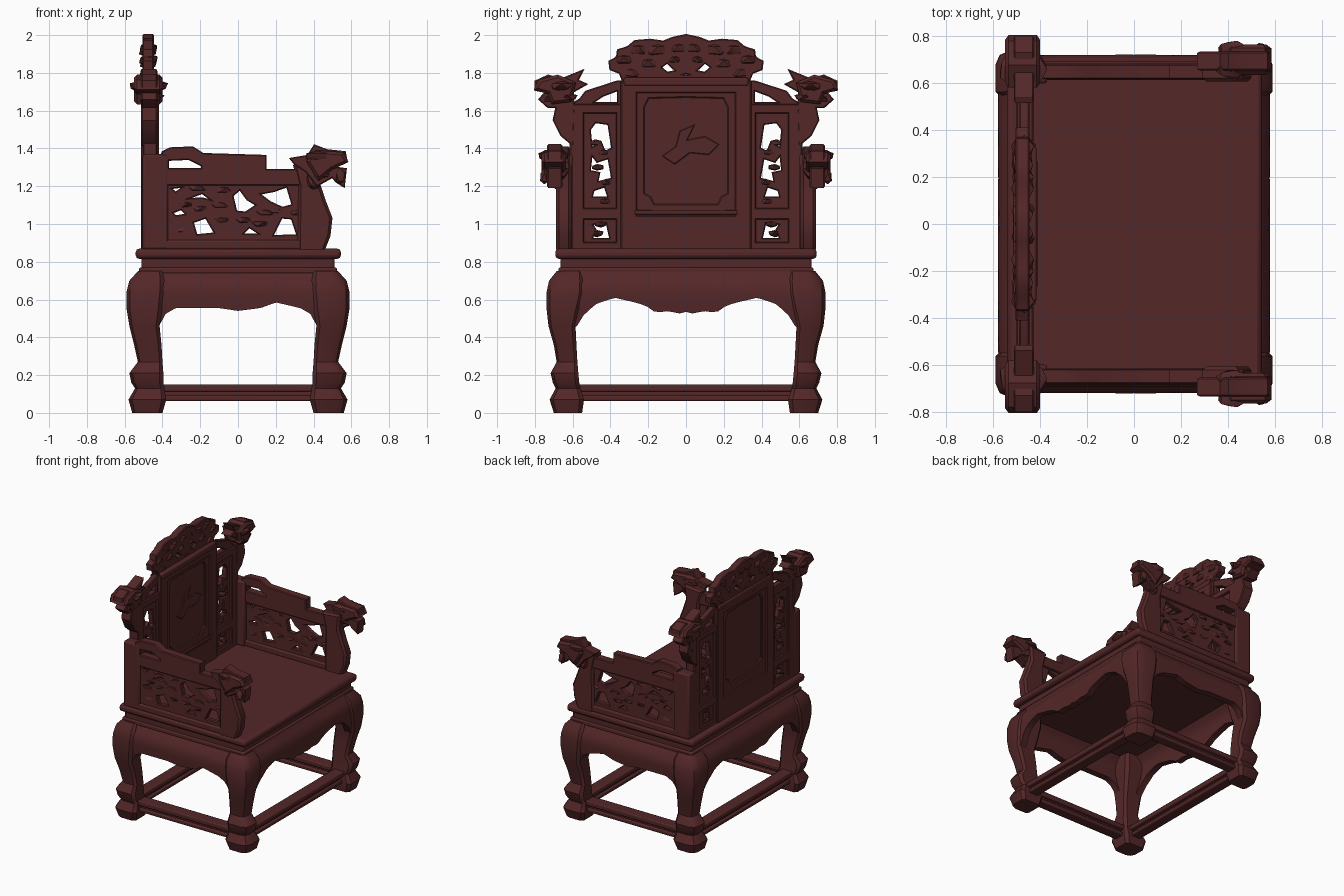
import bpy, bmesh, math, random
from mathutils import Matrix, Vector

random.seed(4)
wood = bpy.data.materials.new("dark red wood")
wood.diffuse_color = (0.088, 0.020, 0.021, 1)


def finish(name, bm, mirror="", bevel=0):
    bmesh.ops.remove_doubles(bm, verts=bm.verts, dist=0.0002)
    bmesh.ops.recalc_face_normals(bm, faces=bm.faces)
    me = bpy.data.meshes.new(name)
    bm.to_mesh(me)
    bm.free()
    me.materials.clear()
    me.materials.append(wood)
    ob = bpy.data.objects.new(name, me)
    bpy.context.collection.objects.link(ob)
    if bevel:
        m = ob.modifiers.new("bevel", 'BEVEL')
        m.width, m.segments = bevel, 2
    if mirror:
        m = ob.modifiers.new("mirror", 'MIRROR')
        m.use_axis = ("x" in mirror, "y" in mirror, False)
        m.use_mirror_merge = False
    return ob


def box(name, x, y, z, mirror="", bevel=0.01):
    bm = bmesh.new()
    c = Vector(((x[0] + x[1]) / 2, (y[0] + y[1]) / 2, (z[0] + z[1]) / 2))
    s = Matrix.Diagonal((x[1] - x[0], y[1] - y[0], z[1] - z[0], 1))
    bmesh.ops.create_cube(bm, size=1, matrix=Matrix.Translation(c) @ s)
    return finish(name, bm, mirror, bevel)


def plate(name, loops, axis, pos, depth, mirror="", bevel=0.006):
    """Filled outline with holes; axis is the plate's normal."""
    cu = bpy.data.curves.new(name, 'CURVE')
    cu.dimensions, cu.fill_mode = '2D', 'BOTH'
    cu.extrude, cu.bevel_depth, cu.bevel_resolution = depth / 2 - bevel, bevel, 0
    for pts in loops:
        sp = cu.splines.new('POLY')
        sp.points.add(len(pts) - 1)
        for p, (u, v) in zip(sp.points, pts):
            p.co = (u, v, 0, 1)
        sp.use_cyclic_u = True
    tmp = bpy.data.objects.new("tmp", cu)
    bpy.context.collection.objects.link(tmp)
    bpy.context.view_layer.update()
    me = bpy.data.meshes.new_from_object(tmp.evaluated_get(bpy.context.evaluated_depsgraph_get()))
    bpy.data.objects.remove(tmp)
    if axis == "x":
        me.transform(Matrix(((0, 0, 1, pos), (1, 0, 0, 0), (0, 1, 0, 0), (0, 0, 0, 1))))
    else:
        me.transform(Matrix(((1, 0, 0, 0), (0, 0, -1, pos), (0, 1, 0, 0), (0, 0, 0, 1))))
    bm = bmesh.new()
    bm.from_mesh(me)
    return finish(name, bm, mirror)


def blobs(name, items, mirror="", jitter=0.15):
    """Rough carved lumps: (centre, radii)."""
    bm = bmesh.new()
    for c, r in items:
        got = bmesh.ops.create_icosphere(bm, subdivisions=1, radius=1)
        for v in got["verts"]:
            k = 1 + random.uniform(-jitter, jitter)
            v.co = Vector([c[i] + v.co[i] * r[i] * k for i in range(3)])
    return finish(name, bm, mirror)


def lerp(pts, t):
    for (a, b), (c, d) in zip(pts, pts[1:]):
        if t <= c:
            return b + (d - b) * max(0, t - a) / (c - a)
    return pts[-1][1]


def rect(u0, u1, v0, v1):
    return [(u0, v0), (u1, v0), (u1, v1), (u0, v1)]


def sym(half):
    return half + [(-u, v) for u, v in reversed(half) if u]


# Cabriole legs: z, outer x, outer y, inner x, inner y
rows = [(0, .56, .70, .40, .55), (.07, .58, .722, .38, .54), (.13, .545, .69, .39, .56),
        (.16, .565, .705, .395, .565), (.21, .575, .717, .395, .57), (.27, .53, .685, .40, .575),
        (.36, .55, .70, .405, .58), (.46, .575, .728, .415, .585), (.55, .59, .738, .40, .56),
        (.64, .59, .738, .39, .54), (.70, .575, .725, .39, .54), (.75, .53, .685, .40, .55)]
bm = bmesh.new()
rings = []
for z, xo, yo, xi, yi in rows:
    c = .3 * (xo - xi)
    d = c * .4
    pts = [(xi, yi + d), (xi + d, yi), (xo - d, yi), (xo, yi + d), (xo, yo - c),
           (xo - c * .3, yo - c * .3), (xo - c, yo), (xi + d, yo), (xi, yo - d)]
    rings.append([bm.verts.new((x, y, z)) for x, y in pts])
for a, b in zip(rings, rings[1:]):
    for i in range(len(a)):
        j = (i + 1) % len(a)
        bm.faces.new((a[i], a[j], b[j], b[i]))
bm.faces.new(rings[0])
bm.faces.new(rings[-1])
finish("legs", bm, "xy")

# Bulging aprons with scalloped lower edge
bulge = [(.45, .56), (.55, .578), (.64, .582), (.69, .57), (.73, .54), (.76, .52)]


def apron(name, half, edge, extra, along_y):
    bm = bmesh.new()
    n, m = 36, 7
    grid = []
    for i in range(n + 1):
        t = -half + 2 * half * i / n
        low = lerp(edge, t)
        col = []
        for k in range(m + 1):
            z = low + (.76 - low) * k / m
            o = lerp(bulge, z) + extra
            for q in (o, o - .05):
                col.append(bm.verts.new((q, t, z) if along_y else (t, q, z)))
        grid.append(col)
    for a, b in zip(grid, grid[1:]):
        for k in range(m):
            for s in (0, 1):
                bm.faces.new((a[2 * k + s], b[2 * k + s], b[2 * k + 2 + s], a[2 * k + 2 + s]))
        for k in (0, 2 * m):
            bm.faces.new((a[k], a[k + 1], b[k + 1], b[k]))
    return finish(name, bm, "x" if along_y else "y")


apron("side_aprons", .46, [(-.46, .44), (-.42, .45), (-.39, .52), (-.33, .555), (-.1, .555), (0, .54),
                           (.12, .555), (.2, .585), (.33, .555), (.39, .52), (.42, .45), (.46, .44)], .14, False)
half = [(0, .535), (.04, .525), (.09, .54), (.16, .53), (.2, .56), (.25, .58), (.38, .61), (.48, .575),
        (.56, .50), (.585, .44), (.61, .43)]
apron("front_and_back_aprons", .61, [(-u, v) for u, v in reversed(half[1:])] + half, -.002, True)

# Seat: lower moulding, waist and top slab
box("seat_moulding", (-.525, .525), (-.675, .675), (.735, .77))
box("seat_waist", (-.51, .51), (-.665, .665), (.75, .825))
box("seat_slab", (-.542, .545), (-.692, .692), (.815, .87), bevel=.02)

# Stretchers between the feet, doubled with a thin core
for tag, z, w in (("upper", (.112, .15), .045), ("lower", (.062, .092), .04), ("core", (.085, .12), .022)):
    box(tag + "_side_stretchers", (-.42, .42), (.622 - w, .622 + w), z, "y", .008)
    box(tag + "_cross_stretchers", (.475 - w, .475 + w), (-.6, .6), z, "x", .008)

# Central back panel with raised frames
plate("back_frame", [rect(-.34, .34, .865, 1.75), rect(-.265, .265, 1.04, 1.70)], "x", -.466, .094)
plate("back_inner_frame", [rect(-.27, .27, 1.03, 1.71),
      sym([(0, 1.10), (.17, 1.10), (.19, 1.14), (.225, 1.16), (.225, 1.62), (.20, 1.67), (0, 1.675)])],
      "x", -.466, .07)
box("back_board", (-.487, -.445), (-.28, .28), (1.0, 1.72), bevel=0)
box("back_lower_band", (-.425, -.412), (-.27, .27), (1.05, 1.075), bevel=.004)
plate("back_relief", [[(-.06, 1.32), (.02, 1.38), (.12, 1.37), (.17, 1.42), (.10, 1.46), (.0, 1.44), (.04, 1.52),
                       (-.03, 1.49), (-.05, 1.41), (-.12, 1.36)]], "x", -.444, .016, bevel=.004)

# Crest
crest = [(0, 2.0), (.07, 1.985), (.12, 1.965), (.19, 1.975), (.27, 1.968), (.31, 1.935), (.36, 1.92), (.365, 1.88),
         (.405, 1.86), (.40, 1.82), (.35, 1.80), (.33, 1.75), (.31, 1.72), (0, 1.72)]
eye = [(.05, 1.81), (.10, 1.80), (.135, 1.83), (.10, 1.855), (.08, 1.835)]
plate("crest", [sym(crest), eye, [(-u, v) for u, v in eye], sym([(0, 1.80), (.03, 1.79), (0, 1.785)])],
      "x", -.476, .06)
blobs("crest_carving", [((-.475, y, z), (.05, r, r * .6)) for y, z, r in
      ((.04, 1.93, .06), (.15, 1.92, .07), (.25, 1.92, .07), (.33, 1.87, .06), (.2, 1.85, .06), (.29, 1.80, .06),
       (.06, 1.87, .04))], "y")
box("crest_rail", (-.515, -.415), (-.33, .33), (1.73, 1.775))

# Pierced side wings of the back
plate("back_wings", [[(.33, .865), (.61, .865), (.61, 1.63), (.56, 1.66), (.53, 1.70), (.36, 1.755), (.33, 1.755)],
      [(.36, 1.64), (.50, 1.64), (.44, 1.68), (.36, 1.71)],
      [(.39, 1.40), (.43, 1.38), (.45, 1.43), (.50, 1.40), (.51, 1.50), (.48, 1.54), (.41, 1.53)],
      [(.39, 1.24), (.47, 1.22), (.46, 1.27), (.51, 1.28), (.50, 1.37), (.47, 1.33), (.41, 1.35)],
      [(.41, 1.14), (.50, 1.14), (.49, 1.18), (.43, 1.20)],
      [(.40, .92), (.50, .92), (.48, .97), (.50, 1.0), (.42, 1.01)]], "x", -.468, .045, "y")
plate("wing_frames", [rect(.33, .61, .865, 1.63), rect(.365, .545, 1.08, 1.59), rect(.365, .545, .90, 1.03)],
      "x", -.466, .075, "y")
blobs("wing_carving", [((-.465, y, z), (.035, .035, .02)) for y, z in
      ((.44, 1.38), (.47, 1.30), (.42, 1.22), (.48, 1.43), (.43, 1.12), (.45, 1.0), (.47, .95))], "y")

# Animal heads on the back corners
plate("back_heads", [[(.60, 1.42), (.66, 1.47), (.70, 1.55), (.685, 1.62), (.73, 1.62), (.775, 1.66), (.74, 1.70),
      (.795, 1.71), (.795, 1.755), (.73, 1.785), (.66, 1.765), (.55, 1.81), (.575, 1.76), (.53, 1.74), (.60, 1.70),
      (.595, 1.60)]], "x", -.47, .085, "y")
plate("back_brows", [[(.62, 1.66), (.70, 1.65), (.72, 1.70), (.785, 1.72), (.77, 1.75), (.68, 1.775), (.60, 1.74)]],
      "x", -.475, .15, "y", .015)
blobs("back_head_manes", [((-.53, .66, 1.73), (.05, .07, .03)), ((-.42, .66, 1.73), (.05, .07, .03)),
      ((-.47, .63, 1.67), (.085, .06, .025)), ((-.47, .73, 1.66), (.06, .04, .025)),
      ((-.47, .65, 1.57), (.05, .045, .06))], "y")

# Arms: posts, stepped rail and pierced panel
box("arm_back_posts", (-.505, -.37), (.60, .685), (.865, 1.37), "y", .012)
plate("arm_rails", [[(-.41, 1.25), (-.40, 1.38), (-.36, 1.40), (-.24, 1.405), (-.185, 1.37), (.145, 1.36),
      (.145, 1.285), (.355, 1.285), (.355, 1.21), (-.41, 1.21)],
      [(-.37, 1.29), (-.37, 1.34), (-.26, 1.345), (-.19, 1.31), (-.19, 1.29)]], "y", .65, .065, "y")
box("arm_lower_rails", (-.39, .40), (.615, .685), (.865, .915), "y")
plate("arm_panels", [rect(-.40, .37, .88, 1.24),
      [(-.03, 1.15), (.01, 1.185), (.05, 1.13), (.10, 1.10), (.04, 1.06), (-.01, 1.065)],
      [(.11, 1.16), (.19, 1.175), (.26, 1.20), (.29, 1.10), (.235, 1.085), (.17, 1.115)],
      [(-.24, 1.01), (-.17, 1.035), (-.12, .95), (-.22, .94)],
      [(.18, .935), (.23, 1.035), (.285, 1.03), (.315, .94)],
      [(-.28, 1.13), (-.19, 1.165), (-.13, 1.12), (-.19, 1.135)],
      [(-.36, 1.19), (-.28, 1.20), (-.33, 1.165)],
      [(-.35, 1.06), (-.30, 1.08), (-.27, 1.05), (-.33, 1.04)],
      [(.02, .945), (.06, .985), (.12, .945)]], "y", .65, .04, "y")
blobs("arm_carving", [((x, .65, z), (.06, .033, .022)) for x, z in
      ((-.28, 1.10), (-.2, 1.08), (-.1, 1.10), (-.08, 1.02), (-.3, .97), (.03, 1.02), (.14, 1.06), (.2, 1.07),
       (.12, 1.0), (-.08, 1.18), (.31, 1.06), (-.22, 1.19))], "y")
plate("arm_front_posts", [[(.33, .865), (.335, 1.2), (.31, 1.3), (.43, 1.31), (.42, 1.21), (.45, 1.12), (.485, 1.03),
      (.475, .94), (.445, .865)]], "y", .647, .08, "y", .015)

# Animal heads on the arm fronts
plate("arm_heads", [[(.28, 1.345), (.37, 1.36), (.405, 1.415), (.47, 1.39), (.565, 1.38), (.575, 1.33), (.50, 1.30),
      (.57, 1.29), (.56, 1.20), (.52, 1.225), (.50, 1.25), (.42, 1.205), (.36, 1.28), (.30, 1.32)]],
      "y", .695, .08, "y")
plate("arm_brows", [[(.38, 1.33), (.42, 1.375), (.55, 1.365), (.565, 1.335), (.49, 1.30), (.43, 1.25)]],
      "y", .70, .13, "y", .015)
blobs("arm_head_manes", [((.42, .75, 1.36), (.07, .035, .03)), ((.42, .65, 1.36), (.07, .035, .03)),
      ((.44, .69, 1.27), (.06, .075, .04)), ((.54, .75, 1.25), (.025, .025, .045)),
      ((.40, .67, 1.23), (.045, .05, .06))], "y")

# Smooth shading with sharp edges kept
bpy.ops.object.select_all(action='DESELECT')
for ob in bpy.data.objects:
    ob.select_set(True)
    bpy.context.view_layer.objects.active = ob
bpy.ops.object.shade_smooth_by_angle(angle=math.radians(35))
